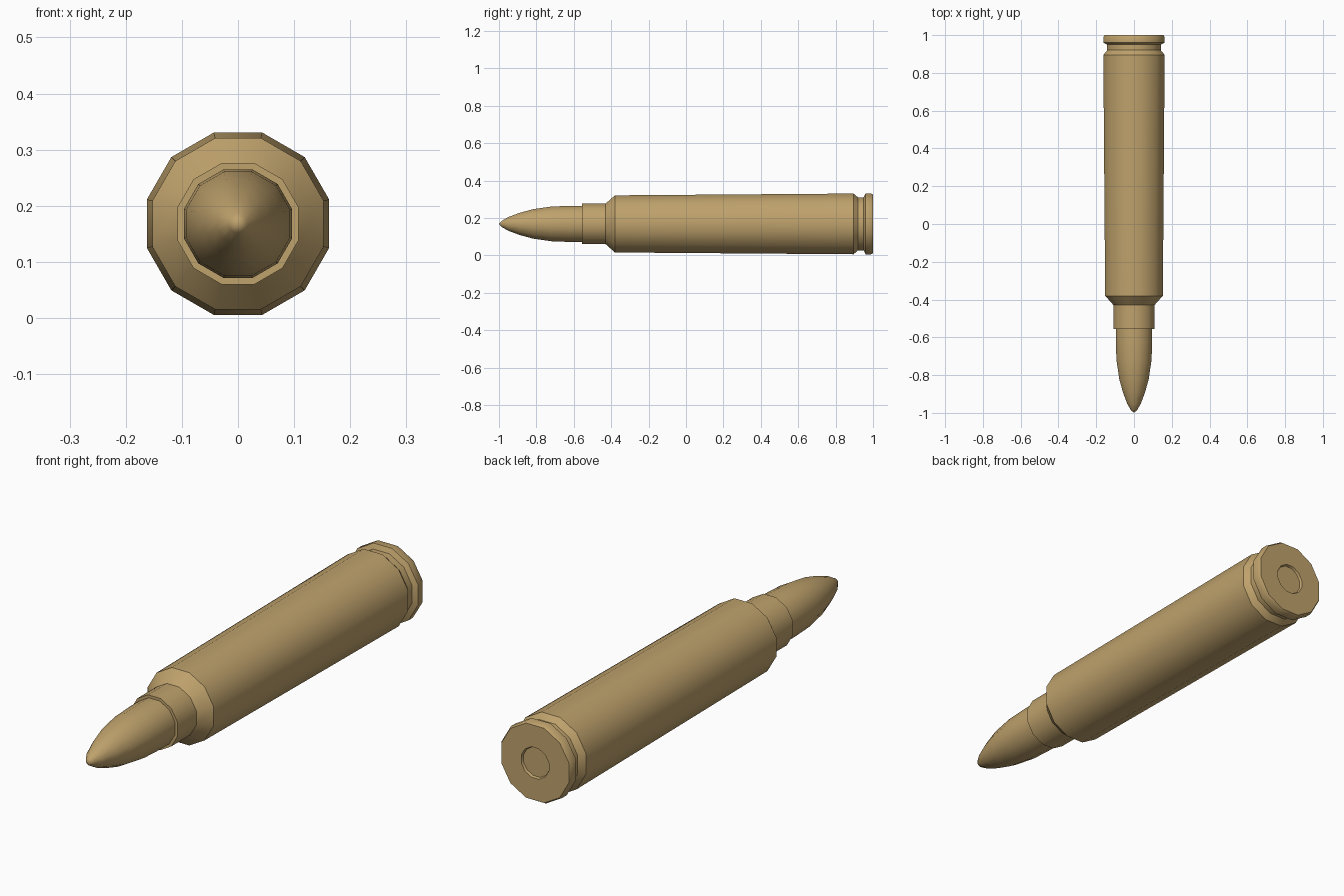
import bpy, bmesh
from math import sin, cos, tau, radians

if "Cube" in bpy.data.objects:
    bpy.data.objects.remove(bpy.data.objects["Cube"])

AXIS_Z = 0.168
SIDES = 12

brass = bpy.data.materials.new("brass")
brass.diffuse_color = (0.52, 0.36, 0.15, 1)
brass.use_nodes = True
brass.node_tree.nodes["Principled BSDF"].inputs["Base Color"].default_value = brass.diffuse_color


def lathe(name, profile, turn=0.0):
    """Revolve (y, radius) points around the long axis; radius 0 makes a pole."""
    bm = bmesh.new()
    rings = []
    for y, r in profile:
        if r == 0:
            rings.append([bm.verts.new((0, y, AXIS_Z))])
        else:
            rings.append([bm.verts.new((r * cos(tau * (i + turn) / SIDES), y,
                                        AXIS_Z + r * sin(tau * (i + turn) / SIDES)))
                          for i in range(SIDES)])
    for a, b in zip(rings, rings[1:]):
        for i in range(SIDES):
            j = (i + 1) % SIDES
            quad = [a[i % len(a)], a[j % len(a)], b[j % len(b)], b[i % len(b)]]
            bm.faces.new(list(dict.fromkeys(quad)))
    bmesh.ops.recalc_face_normals(bm, faces=bm.faces)
    mesh = bpy.data.meshes.new(name)
    bm.to_mesh(mesh)
    bm.free()
    mesh.materials.append(brass)
    obj = bpy.data.objects.new(name, mesh)
    bpy.context.collection.objects.link(obj)
    bpy.ops.object.select_all(action='DESELECT')
    obj.select_set(True)
    bpy.context.view_layer.objects.active = obj
    bpy.ops.object.shade_smooth_by_angle(angle=radians(35))
    return obj


# Pointed nose with a curved taper, seated in the neck
lathe("nose", [(-1.0, 0), (-0.985, 0.017), (-0.95, 0.038), (-0.89, 0.061),
               (-0.82, 0.081), (-0.72, 0.096), (-0.62, 0.100), (-0.55, 0.100)], 0.5)

# Case: mouth, neck, shoulder, tapered body, groove, rim, recessed rear pocket
lathe("case", [(-0.555, 0.099), (-0.555, 0.112), (-0.43, 0.112), (-0.38, 0.158),
               (0.895, 0.168), (0.92, 0.147), (0.95, 0.147), (0.96, 0.168),
               (0.99, 0.168), (1.0, 0.162), (1.0, 0.066), (0.99, 0.062)], 0.5)

# Flat disc in the rear pocket
lathe("rear_disc", [(0.99, 0.062), (0.99, 0)], 0.5)
